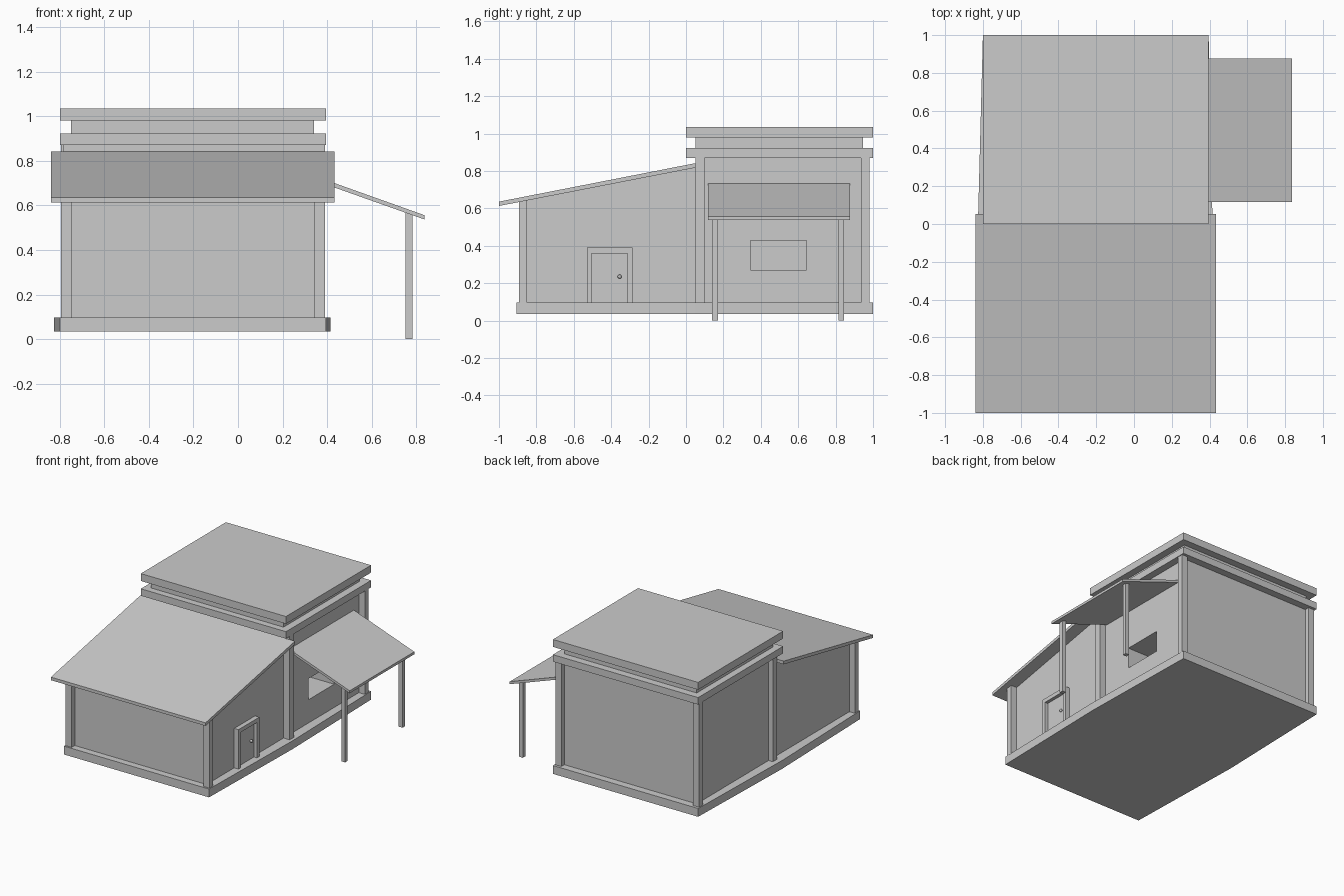
import bpy, bmesh
from mathutils import Vector

if "Cube" in bpy.data.objects:
    bpy.data.objects.remove(bpy.data.objects["Cube"])


def prism(name, profile, axis, lo, hi):
    """Extrude a 2D profile along an axis: x -> (y,z), y -> (x,z), z -> (x,y)."""
    place = {'x': lambda a, b, t: (t, a, b),
             'y': lambda a, b, t: (a, t, b),
             'z': lambda a, b, t: (a, b, t)}[axis]
    bm = bmesh.new()
    face = bm.faces.new([bm.verts.new(place(a, b, lo)) for a, b in profile])
    top = bmesh.ops.extrude_face_region(bm, geom=[face])
    verts = [v for v in top['geom'] if isinstance(v, bmesh.types.BMVert)]
    shift = Vector(place(0, 0, hi - lo))
    bmesh.ops.translate(bm, verts=verts, vec=shift)
    bmesh.ops.recalc_face_normals(bm, faces=bm.faces)
    mesh = bpy.data.meshes.new(name)
    bm.to_mesh(mesh)
    bm.free()
    ob = bpy.data.objects.new(name, mesh)
    bpy.context.collection.objects.link(ob)
    return ob


def box(name, x, y, z):
    return prism(name, [(x[0], y[0]), (x[1], y[0]), (x[1], y[1]), (x[0], y[1])],
                 'z', z[0], z[1])


# Foundation, slightly wider at the middle
prism("foundation", [(-0.80, -0.905), (0.395, -0.905), (0.415, 0.05),
                     (0.395, 1.0), (-0.80, 1.0), (-0.825, 0.05)], 'z', 0.035, 0.097)

# Main block with window opening
main = box("main_walls", (-0.75, 0.34), (0.05, 0.945), (0.09, 0.99))
cutter = box("window_cutter", (0.12, 0.5), (0.345, 0.645), (0.27, 0.427))
cutter.hide_render = True
cutter.hide_viewport = True
cut = main.modifiers.new("window", 'BOOLEAN')
cut.operation = 'DIFFERENCE'
cut.solver = 'EXACT'
cut.object = cutter

# Two flat roof slabs
for label, z in (("lower", (0.87, 0.922)), ("upper", (0.98, 1.035))):
    box(label + "_roof_slab", (-0.80, 0.395), (0.0, 1.0), z)

# Front wing and its sloping roof
prism("wing_walls", [(-0.855, 0.09), (0.06, 0.09), (0.06, 0.83), (-0.855, 0.65)],
      'x', -0.75, 0.34)
prism("wing_roof", [(-1.0, 0.613), (0.052, 0.818), (0.052, 0.842), (-1.0, 0.636)],
      'x', -0.84, 0.433)

# Timber posts on both sides
for side, x in (("left", (-0.795, -0.745)), ("right", (0.34, 0.39))):
    box(side + "_front_post", x, (-0.892, -0.85), (0.09, 0.648))
    mid = (-0.785, -0.735) if side == "left" else x
    box(side + "_middle_post", mid, (0.05, 0.10), (0.09, 0.88))
    box(side + "_back_post", x, (0.935, 0.98), (0.09, 0.88))

# Door with frame and knob
prism("door_frame", [(-0.53, 0.09), (-0.505, 0.09), (-0.505, 0.36), (-0.312, 0.36),
                     (-0.312, 0.09), (-0.285, 0.09), (-0.285, 0.39), (-0.53, 0.39)],
      'x', 0.33, 0.375)
box("door", (0.33, 0.35), (-0.51, -0.305), (0.09, 0.365))
bpy.ops.mesh.primitive_uv_sphere_add(segments=12, ring_count=8, radius=0.011,
                                     location=(0.359, -0.355, 0.235))
bpy.context.object.name = "door_knob"

# Side canopy on two posts
prism("canopy", [(0.335, 0.715), (0.837, 0.537), (0.837, 0.556), (0.335, 0.735)],
      'y', 0.117, 0.877)
for label, y in (("front", (0.14, 0.17)), ("back", (0.815, 0.845))):
    box("canopy_post_" + label, (0.752, 0.784), y, (0.0, 0.565))
